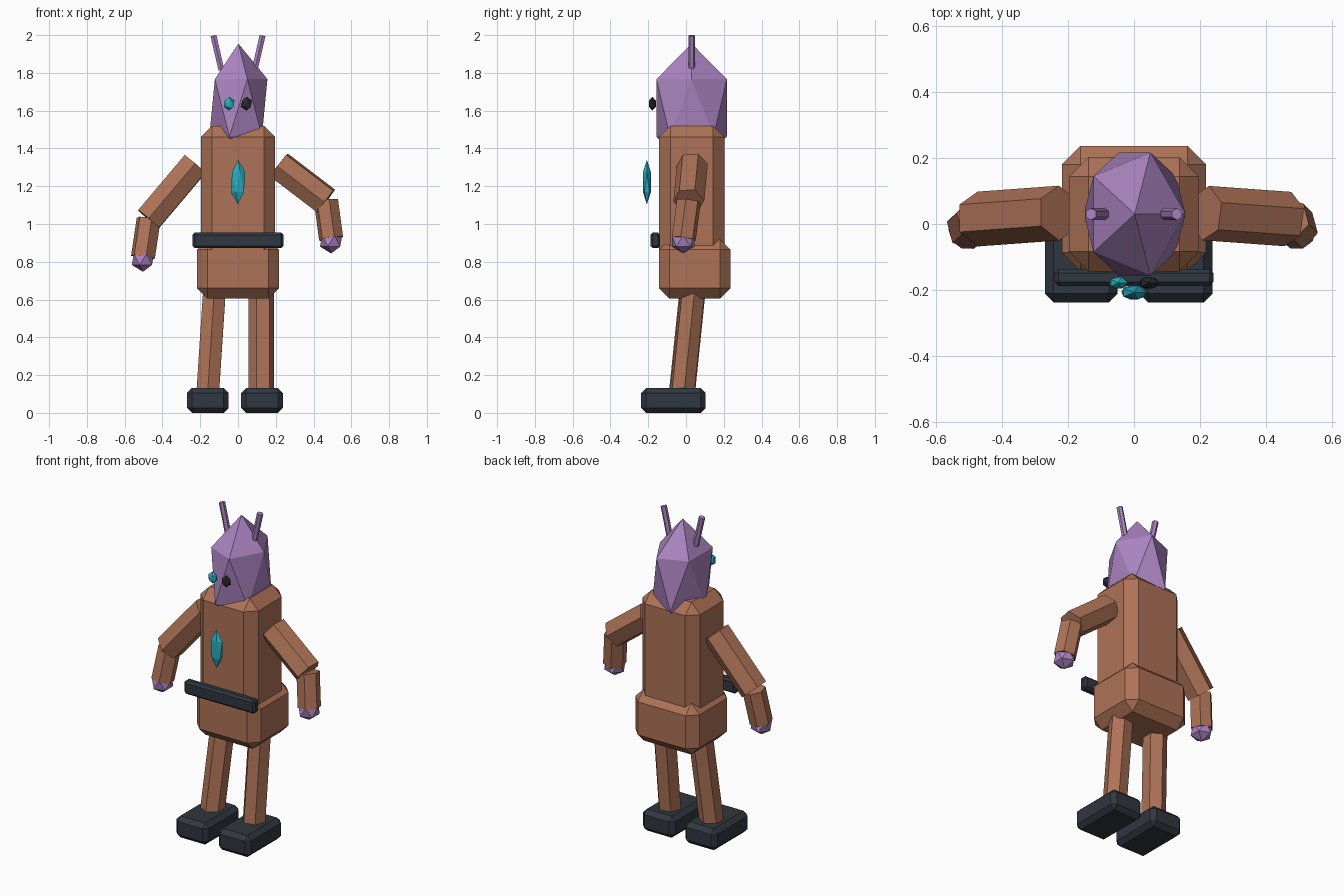
import bpy, bmesh, math
from mathutils import Matrix, Vector

cube = bpy.data.objects.get("Cube")
if cube:
    bpy.data.objects.remove(cube, do_unlink=True)


def material(name, rgb):
    m = bpy.data.materials.new(name)
    m.use_nodes = True
    m.diffuse_color = (*rgb, 1)
    m.node_tree.nodes["Principled BSDF"].inputs["Base Color"].default_value = (*rgb, 1)
    return m


BROWN = material("clay brown", (0.42, 0.17, 0.095))
PURPLE = material("soft purple", (0.41, 0.23, 0.53))
DARK = material("dark slate", (0.03, 0.038, 0.052))
TEAL = material("teal crystal", (0.02, 0.42, 0.52))
COAL = material("coal", (0.02, 0.023, 0.028))


def finish(bm, name, mat):
    bmesh.ops.recalc_face_normals(bm, faces=bm.faces)
    mesh = bpy.data.meshes.new(name)
    bm.to_mesh(mesh)
    bm.free()
    mesh.materials.append(mat)
    ob = bpy.data.objects.new(name, mesh)
    bpy.context.collection.objects.link(ob)
    return ob


def block(name, mat, lo, hi, chamfer):
    """Box between two corners with chamfered edges."""
    lo, hi = Vector(lo), Vector(hi)
    bm = bmesh.new()
    size = Matrix.Diagonal((*(hi - lo), 1))
    bmesh.ops.create_cube(bm, size=1, matrix=Matrix.Translation((lo + hi) / 2) @ size)
    bmesh.ops.bevel(bm, geom=bm.edges[:], offset=chamfer, segments=1, affect='EDGES')
    return finish(bm, name, mat)


def gem(name, mat, centre, radii):
    """Faceted twenty-sided stone."""
    bm = bmesh.new()
    bmesh.ops.create_icosphere(bm, subdivisions=1, radius=1,
                               matrix=Matrix.Translation(centre) @ Matrix.Diagonal((*radii, 1)))
    return finish(bm, name, mat)


def limb(name, mat, start, end, radius, ref, roll=0):
    """Six-sided prism from start to end, one corner turned toward ref."""
    start, end = Vector(start), Vector(end)
    z = (end - start).normalized()
    ref = Vector(ref)
    x = (ref - z * ref.dot(z)).normalized()
    frame = Matrix((x, z.cross(x), z)).transposed().to_4x4()
    bm = bmesh.new()
    bmesh.ops.create_cone(
        bm, cap_ends=True, segments=6, radius1=radius, radius2=radius,
        depth=(end - start).length,
        matrix=Matrix.Translation((start + end) / 2) @ frame
        @ Matrix.Rotation(math.radians(roll + 30), 4, 'Z') @ Matrix.Rotation(math.radians(-30), 4, 'Z'))
    return finish(bm, name, mat)


X, Z = (1, 0, 0), (0, 0, 1)

# Body
block("torso", BROWN, (-0.197, -0.143, 0.75), (0.197, 0.203, 1.52), 0.06)
block("pelvis", BROWN, (-0.218, -0.143, 0.605), (0.218, 0.236, 0.92), 0.056)
block("belt", DARK, (-0.24, -0.187, 0.872), (0.24, -0.137, 0.955), 0.012)
gem("chest_crystal", TEAL, (0, -0.207, 1.222), (0.043, 0.025, 0.118))

# Head, horns and eyes
gem("head", PURPLE, (0.002, 0.03, 1.615), (0.172, 0.219, 0.34))
for side, s in (("right", -1), ("left", 1)):
    limb(side + "_horn", PURPLE, (s * 0.088, 0.03, 1.815), (s * 0.13, 0.03, 1.998), 0.018, X)
gem("right_eye", TEAL, (-0.047, -0.178, 1.637), (0.032, 0.021, 0.037))
gem("left_eye", COAL, (0.045, -0.178, 1.637), (0.032, 0.021, 0.037))

# Legs and feet
limb("right_leg", BROWN, (-0.162, -0.024, 0.08), (-0.124, 0.036, 0.66), 0.069, X)
limb("left_leg", BROWN, (0.123, -0.024, 0.08), (0.123, 0.036, 0.66), 0.069, X, 39)
for side, x in (("right", -0.16), ("left", 0.127)):
    block(side + "_foot", DARK, (x - 0.11, -0.237, 0), (x + 0.11, 0.104, 0.132), 0.026)

# Arms: shoulder, elbow, wrist and hand positions
arms = {
    "right": ((-0.227, 0.033, 1.317), (-0.473, 0.015, 1.026), (-0.503, -0.012, 0.825)),
    "left": ((0.217, 0.033, 1.312), (0.466, 0.015, 1.122), (0.493, -0.012, 0.922)),
}
for side, (shoulder, elbow, wrist) in arms.items():
    limb(side + "_upper_arm", BROWN, shoulder, elbow, 0.083, Z, 5)
    limb(side + "_forearm", BROWN, wrist, elbow, 0.066, X, 15)
    gem(side + "_hand", PURPLE, Vector(wrist) - Vector((0, 0.003, 0.012)), (0.066, 0.07, 0.066))
